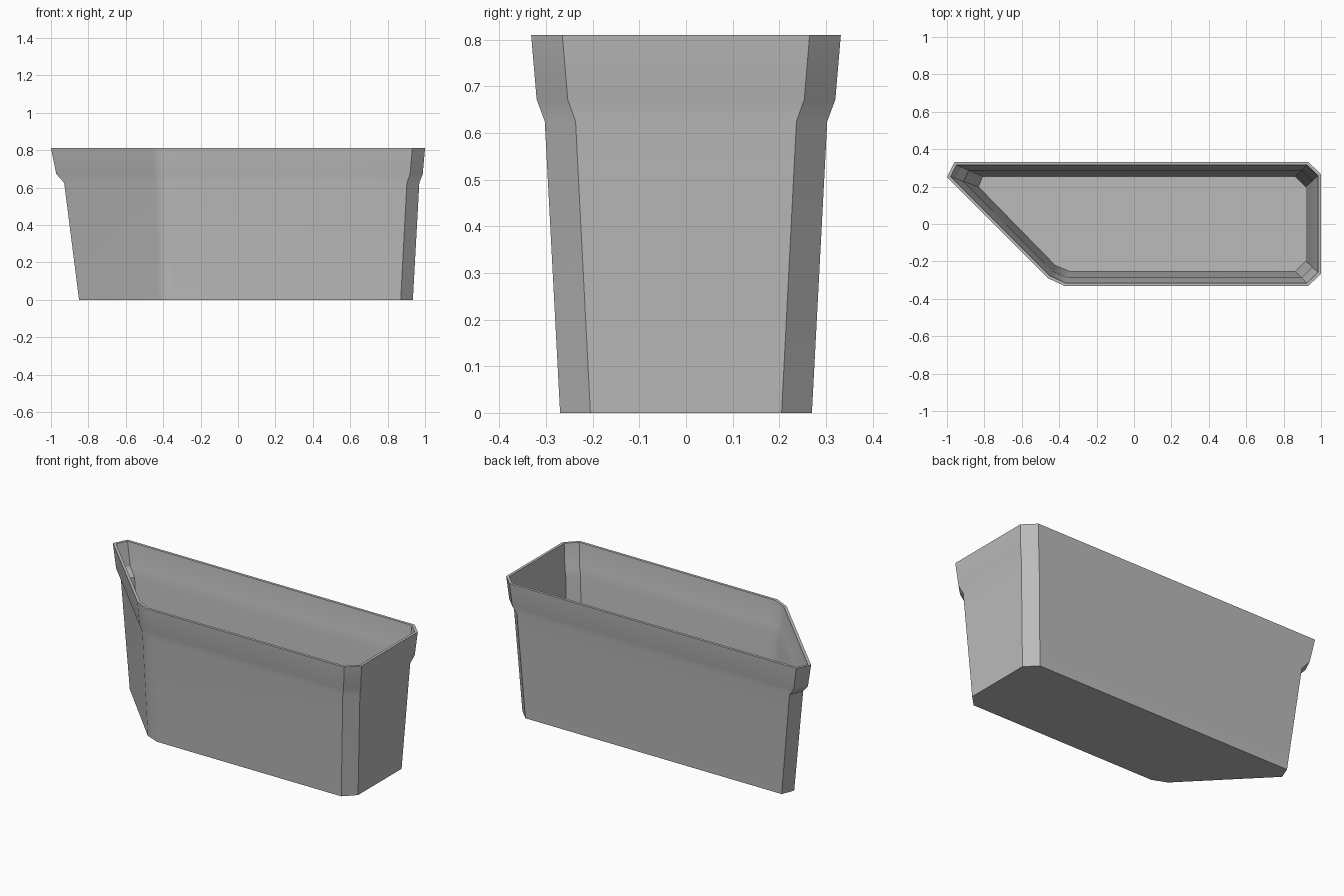
import bpy, bmesh, math
from mathutils import Vector

cube = bpy.data.objects.get("Cube")
if cube:
    bpy.data.objects.remove(cube, do_unlink=True)

# Plan outlines, counter-clockwise: foot and rim
FOOT = [(0.87, 0.27), (-0.82, 0.27), (-0.85, 0.195), (-0.43, -0.235),
        (-0.345, -0.27), (0.87, -0.27), (0.935, -0.205), (0.935, 0.205)]
RIM = [(0.932, 0.332), (-0.96, 0.332), (-1.0, 0.25), (-0.46, -0.29),
       (-0.37, -0.332), (0.932, -0.332), (1.0, -0.265), (1.0, 0.265)]
# Wall profile: height, blend from foot to rim
WALL = [(0, 0), (0.625, 0.53), (0.672, 0.81), (0.81, 1)]
THICK, FLOOR = 0.016, 0.02


def outline(blend):
    return [Vector(a).lerp(Vector(b), blend) for a, b in zip(FOOT, RIM)]


def inset(points, dist):
    """Move every side of a counter-clockwise outline inward."""
    result = []
    for i, p in enumerate(points):
        d1 = (p - points[i - 1]).normalized()
        d2 = (points[(i + 1) % len(points)] - p).normalized()
        n1, n2 = Vector((-d1.y, d1.x)), Vector((-d2.y, d2.x))
        result.append(p + (n1 + n2) * dist / (1 + n1.dot(n2)))
    return result


# Rings up the outside, over the rim and down the inside
rings = [(z, outline(t)) for z, t in WALL]
rings += [(max(z, FLOOR), inset(outline(t), THICK)) for z, t in reversed(WALL)]

bm = bmesh.new()
loops = [[bm.verts.new((p.x, p.y, z)) for p in pts] for z, pts in rings]
for low, high in zip(loops, loops[1:]):
    for i in range(len(low)):
        j = (i + 1) % len(low)
        bm.faces.new((low[i], low[j], high[j], high[i]))
bm.faces.new(reversed(loops[0]))
bm.faces.new(loops[-1])
bmesh.ops.recalc_face_normals(bm, faces=bm.faces)

mesh = bpy.data.meshes.new("planter_box")
bm.to_mesh(mesh)
bm.free()
planter = bpy.data.objects.new("planter_box", mesh)
bpy.context.collection.objects.link(planter)

# Single grey material
grey = bpy.data.materials.new("plain_grey")
grey.use_nodes = True
grey.diffuse_color = (0.5, 0.5, 0.5, 1)
grey.node_tree.nodes["Principled BSDF"].inputs["Base Color"].default_value = (0.5, 0.5, 0.5, 1)
mesh.materials.append(grey)

# Soft shoulder and front bend, crisp chamfers
bpy.context.view_layer.objects.active = planter
planter.select_set(True)
bpy.ops.object.shade_smooth_by_angle(angle=math.radians(30))
weighted = planter.modifiers.new("even_shading", 'WEIGHTED_NORMAL')
weighted.keep_sharp = True
